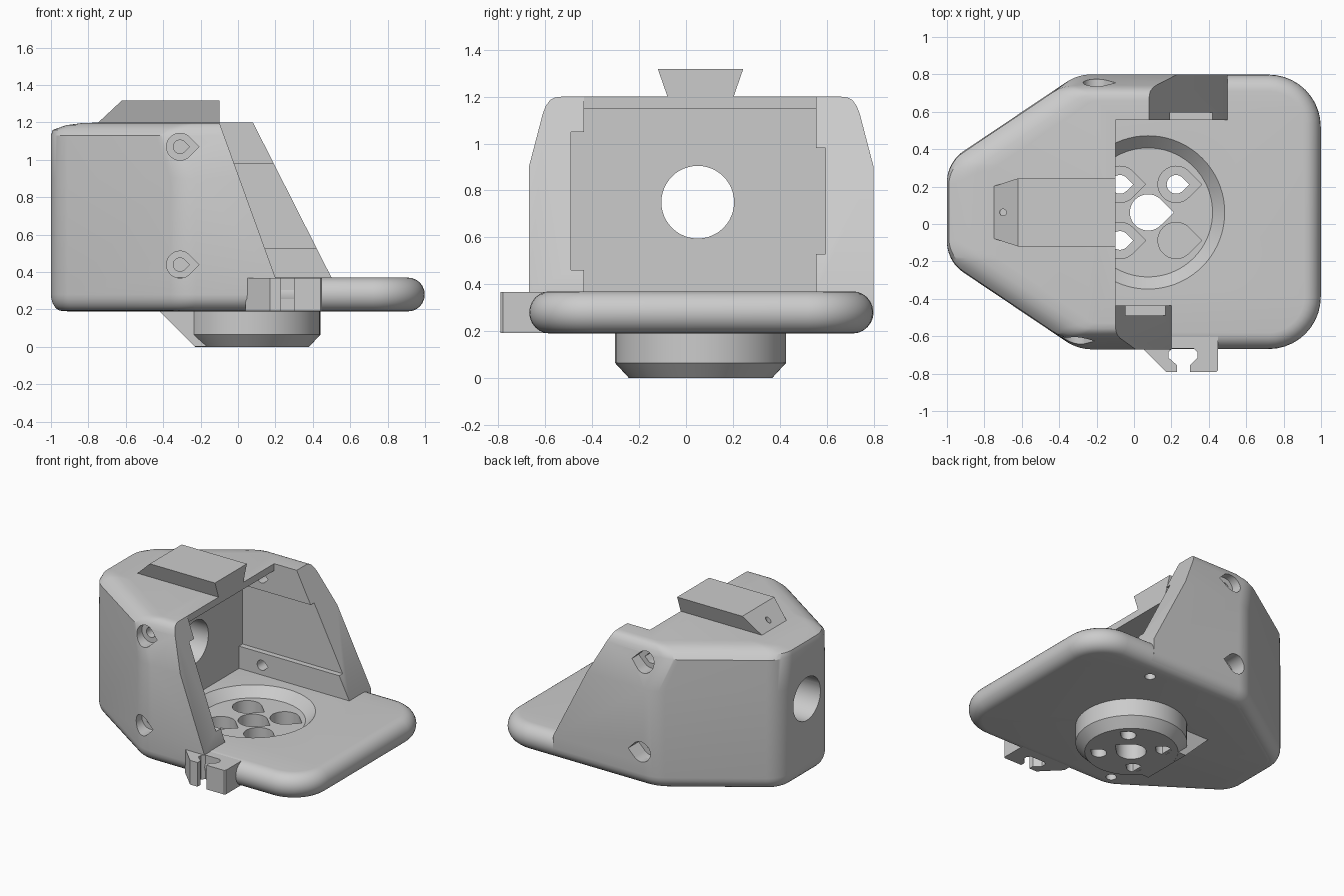
import bpy, bmesh, math
from mathutils import Vector

cube = bpy.data.objects.get("Cube")
if cube:
    bpy.data.objects.remove(cube, do_unlink=True)

grey = bpy.data.materials.new("plain_grey")
grey.use_nodes = True
COLOUR = (0.6, 0.6, 0.6, 1)
grey.diffuse_color = COLOUR
grey.node_tree.nodes["Principled BSDF"].inputs["Base Color"].default_value = COLOUR


def loft(name, rings):
    """Closed solid through a stack of rings with equal point counts."""
    bm = bmesh.new()
    loops = [[bm.verts.new(p) for p in ring] for ring in rings]
    n = len(loops[0])
    for a, b in zip(loops, loops[1:]):
        for i in range(n):
            j = (i + 1) % n
            bm.faces.new((a[i], a[j], b[j], b[i]))
    bm.faces.new(loops[0][::-1])
    bm.faces.new(loops[-1])
    bmesh.ops.recalc_face_normals(bm, faces=bm.faces)
    mesh = bpy.data.meshes.new(name)
    bm.to_mesh(mesh)
    bm.free()
    mesh.materials.append(grey)
    obj = bpy.data.objects.new(name, mesh)
    bpy.context.collection.objects.link(obj)
    return obj


def prism(name, points, axis, lo, hi):
    """Extrude a 2D profile along an axis."""
    place = {"x": lambda a, b, t: (t, a, b),
             "y": lambda a, b, t: (a, t, b),
             "z": lambda a, b, t: (a, b, t)}[axis]
    return loft(name, [[place(a, b, t) for a, b in points] for t in (lo, hi)])


def box(name, x0, x1, y0, y1, z0, z1):
    return prism(name, [(x0, y0), (x1, y0), (x1, y1), (x0, y1)], "z", z0, z1)


def circle(cx, cy, r, n=48):
    return [(cx + r * math.cos(i * math.tau / n), cy + r * math.sin(i * math.tau / n))
            for i in range(n)]


def teardrop(cx, cy, r, n=28):
    """Round hole with a point towards +x."""
    arc = [math.radians(45 + 270 * i / n) for i in range(n + 1)]
    return [(cx + r * math.cos(a), cy + r * math.sin(a)) for a in arc] + [(cx + r * 1.414, cy)]


def turned(name, profile, cx, cy):
    return loft(name, [[(x, y, z) for x, y in circle(cx, cy, r, 72)] for r, z in profile])


# Plan outline: corner and fillet radius, counter-clockwise
CORNERS = [((-1, -0.2), 0.2), ((-0.3, -0.67), 0.25), ((1, -0.67), 0.28),
           ((1, 0.8), 0.28), ((-0.3, 0.8), 0.25), ((-1, 0.33), 0.2)]


def outline(z, chamfer, side, right, end):
    """Rounded plan outline with a separate inset for each kind of edge."""
    insets = [chamfer, side, right, side, chamfer, end]
    pts = [Vector(c[0]) for c in CORNERS]
    n = len(pts)
    lines = []
    for i in range(n):
        d = (pts[(i + 1) % n] - pts[i]).normalized()
        lines.append((pts[i] + Vector((-d.y, d.x)) * insets[i], d))
    ring = []
    for i in range(n):
        (p, d), (q, e) = lines[i - 1], lines[i]
        turn = d.x * e.y - d.y * e.x
        w = q - p
        corner = p + d * ((w.x * e.y - w.y * e.x) / turn)
        r = max(0.04, CORNERS[i][1] - (insets[i - 1] + insets[i]) / 2)
        angle = d.angle(e)
        start = corner - d * (r * math.tan(angle / 2))
        centre = start + Vector((-d.y, d.x)) * r
        a0 = math.atan2(-d.x, d.y)
        a0 = math.atan2(start.y - centre.y, start.x - centre.x)
        for k in range(11):
            a = a0 + angle * k / 10
            ring.append((centre.x + r * math.cos(a), centre.y + r * math.sin(a), z))
    return ring


def cut(obj, cutters):
    for c in cutters:
        m = obj.modifiers.new("cut", "BOOLEAN")
        m.operation, m.solver, m.object = "DIFFERENCE", "EXACT", c
    bpy.context.view_layer.update()
    deps = bpy.context.evaluated_depsgraph_get()
    mesh = bpy.data.meshes.new_from_object(obj.evaluated_get(deps))
    obj.modifiers.clear()
    obj.data = mesh


# Base plate with fully rounded rim
R = 0.088
rings = []
for i in range(13):
    a = -math.pi / 2 + math.pi * i / 12
    o = 0.0015 + R * (1 - math.cos(a))
    rings.append(outline(0.28 + 0.09 * math.sin(a), o, o, o, o))
base_plate = loft("base_plate", rings)

# Housing shell with rounded foot and drawn-in shoulders
rings = []
for i in range(7):
    a = math.pi / 2 * i / 6
    k = 1 - math.sin(a)
    rings.append(outline(0.28 - 0.088 * math.cos(a), 0.07 * k, 0.088 * k, 0.088 * k, 0.06 * k))
for z, ch, si, en in [(0.9, 0, 0, 0), (1.13, 0.005, 0.06, 0), (1.16, 0.03, 0.072, 0.01),
                      (1.185, 0.07, 0.09, 0.08), (1.196, 0.11, 0.11, 0.16), (1.2, 0.16, 0.14, 0.26)]:
    rings.append(outline(z, ch, si, 0, en))
housing = loft("housing", rings)

# Round boss below the plate, with its sloping rib
CX, CY = 0.075, 0.062
boss = turned("boss", [(0.305, 0), (0.365, 0.065), (0.365, 0.25)], CX, CY)
boss_rib = prism("boss_rib", [(-0.42, 0.19), (-0.23, 0.002), (-0.1, 0.002), (-0.1, 0.22), (-0.42, 0.22)],
                 "y", CY - 0.19, CY + 0.19)

# Dovetail rail on the roof
rail = loft("dovetail_rail", [[(x0, CY - h, z), (-0.1, CY - h, z), (-0.1, CY + h, z), (x0, CY + h, z)]
                              for x0, h, z in ((-0.79, 0.127, 1.16), (-0.62, 0.182, 1.318))])

# Cable clip on the front edge
clip = prism("cable_clip", [(0.04, -0.66), (0.17, -0.79), (0.23, -0.79), (0.23, -0.755), (0.185, -0.715),
                            (0.185, -0.685), (0.205, -0.665), (0.32, -0.665), (0.34, -0.685), (0.34, -0.715),
                            (0.3, -0.755), (0.3, -0.79), (0.44, -0.79), (0.45, -0.78), (0.45, -0.58),
                            (0.04, -0.58)], "z", 0.193, 0.367)

# Cutters for the housing: bay, roof opening, grooves, sloping wall ends
shell_cuts = [
    box("bay_cutter", -0.38, 1.3, -0.435, 0.555, 0.1, 1.15),
    box("roof_cutter", -0.1, 1.3, -0.435, 0.555, 1.0, 1.4),
    box("back_groove_cutter", -0.38, 1.3, 0.5, 0.595, 0.53, 0.98),
    box("front_groove_cutter", -0.38, 1.3, -0.49, -0.4, 0.46, 1.05),
    prism("bore_cutter", circle(0.05, 0.75, 0.155), "x", -1.2, 0),
]
for side, top, foot, lo, hi in (("front", -0.1, 0.2, -1, -0.3), ("back", 0.08, 0.5, 0.4, 1)):
    lean = (foot - top) / 0.83
    shell_cuts.append(prism(side + "_slope_cutter",
                            [(top - 0.3 * lean, 1.5), (foot, 0.37), (foot, 0), (1.5, 0), (1.5, 1.5)],
                            "y", lo, hi))

# Side screw holes with counterbores
for z in (1.07, 0.44):
    for x, inner, mid, outer in ((-0.31, -0.3, -0.55, -0.9), (-0.2, 0.4, 0.68, 1.0)):
        shell_cuts.append(prism("screw_cutter", teardrop(x, z, 0.036), "y", *sorted((inner, outer))))
        shell_cuts.append(prism("counterbore_cutter", teardrop(x, z, 0.072), "y", *sorted((mid, outer))))
cut(housing, shell_cuts)

# Cutters for the floor: dished seat, centre hole, four counterbored holes
floor_cuts = [prism("centre_cutter", teardrop(CX, CY, 0.097), "z", -0.2, 0.6)]
for sx in (-1, 1):
    for sy in (-1, 1):
        x, y = CX + 0.15 * sx, CY + 0.15 * sy
        floor_cuts.append(prism("hole_cutter", teardrop(x, y, 0.05), "z", -0.2, 0.6))
        floor_cuts.append(prism("pocket_cutter", teardrop(x, y, 0.097), "z", 0.1, 0.6))
seat = turned("seat_cutter", [(0.345, 0.305), (0.41, 0.37), (0.41, 0.5)], CX, CY)
foot_holes = [prism("foot_hole_cutter", circle(x, y, 0.035, 24), "z", 0, 0.27)
              for x, y in ((0.4, 0.64), (-0.25, -0.53))]
cut(base_plate, floor_cuts + [seat] + foot_holes)
cut(boss, floor_cuts)
cut(housing, foot_holes)
pin = prism("pin_cutter", circle(-0.7, CY, 0.018, 20), "z", 1.19, 1.5)
cut(rail, [pin])

for c in shell_cuts + floor_cuts + foot_holes + [seat, pin]:
    bpy.data.objects.remove(c, do_unlink=True)

# Smooth curved faces, keep edges crisp
bpy.ops.object.select_all(action="DESELECT")
for obj in (base_plate, housing, boss, boss_rib, rail, clip):
    obj.select_set(True)
bpy.context.view_layer.objects.active = housing
bpy.ops.object.shade_smooth_by_angle(angle=math.radians(30))
